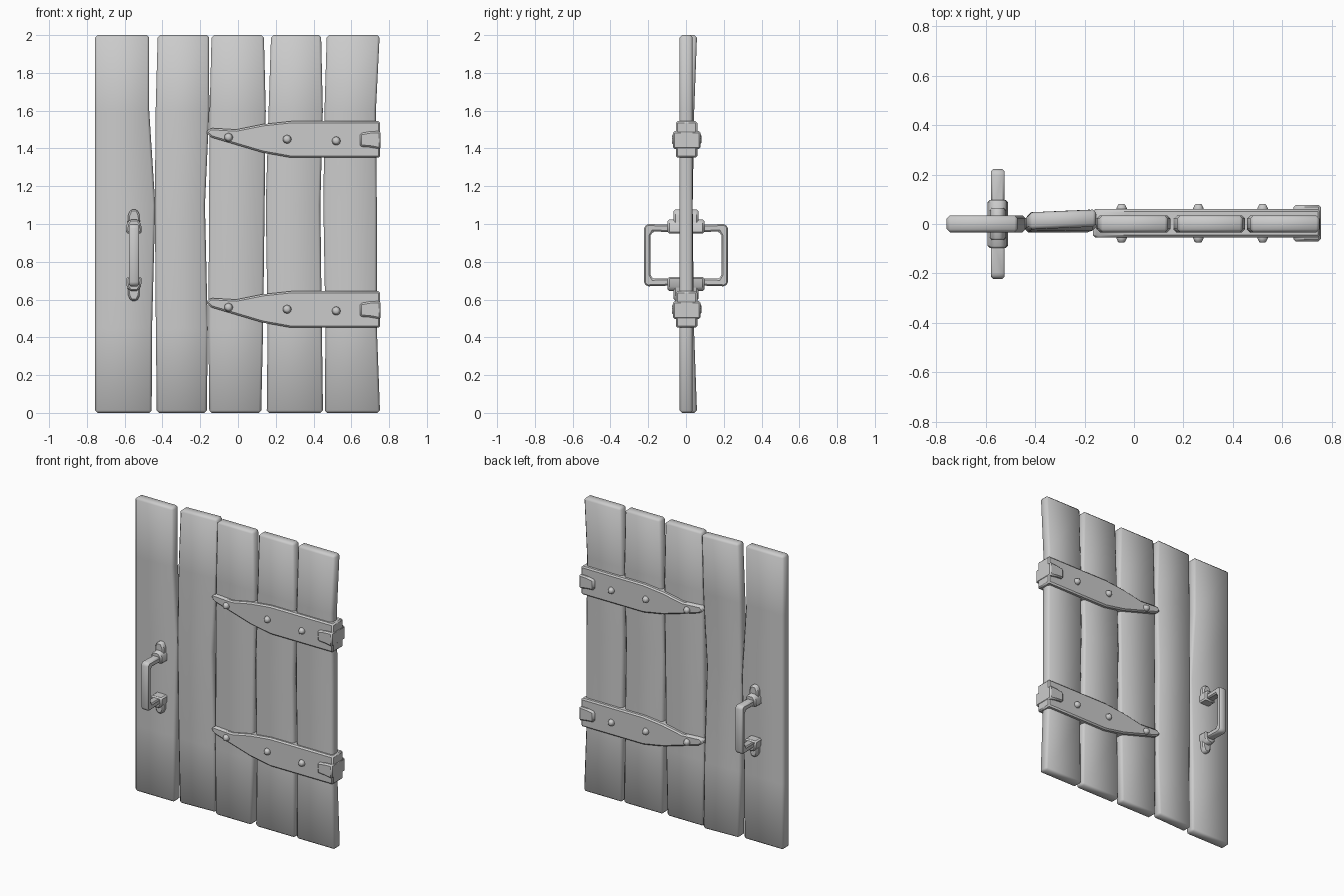
import bpy, bmesh
from mathutils import Matrix

if "Cube" in bpy.data.objects:
    bpy.data.objects.remove(bpy.data.objects["Cube"])


def loft(name, rings, bevel, angle=None):
    """Skin equal point rings, cap the ends, soften the edges."""
    bm = bmesh.new()
    vs = [[bm.verts.new(p) for p in r] for r in rings]
    n = len(vs[0])
    for a, b in zip(vs, vs[1:]):
        for i in range(n):
            j = (i + 1) % n
            bm.faces.new((a[i], a[j], b[j], b[i]))
    bm.faces.new(vs[0])
    bm.faces.new(vs[-1])
    return finish(name, bm, bevel, angle)


def finish(name, bm, bevel, angle):
    bmesh.ops.recalc_face_normals(bm, faces=bm.faces)
    me = bpy.data.meshes.new(name)
    bm.to_mesh(me)
    bm.free()
    ob = bpy.data.objects.new(name, me)
    bpy.context.collection.objects.link(ob)
    bpy.ops.object.select_all(action='DESELECT')
    ob.select_set(True)
    bpy.context.view_layer.objects.active = ob
    m = ob.modifiers.new("soft_edges", 'BEVEL')
    m.width, m.segments, m.limit_method, m.angle_limit = bevel, 1, 'ANGLE', 0.6
    bpy.ops.object.modifier_apply(modifier=m.name)
    if angle is None:
        bpy.ops.object.shade_smooth()
    else:
        bpy.ops.object.shade_smooth_by_angle(angle=angle)
    return ob


def prism_y(name, outline, y0, y1):
    return loft(name, [[(x, y, z) for x, z in outline] for y in (y0, y1)], .009, .7)


# Warped planks: left and right edge x at five shared heights
levels = (0, .45, 1.1, 1.6, 2)
edges = [
    ((-.757,) * 5, (-.457, -.455, -.438, -.47, -.47)),
    ((-.43, -.435, -.44, -.436, -.425), (-.165, -.16, -.175, -.152, -.153)),
    ((-.152, -.157, -.153, -.15, -.14), (.123, .133, .141, .147, .137)),
    ((.152, .157, .147, .162, .175), (.45, .444, .436, .449, .44)),
    ((.46, .463, .452, .458, .47), (.752, .735, .735, .73, .75)),
]
for i, (left, right) in enumerate(edges):
    rings = []
    for z, l, r in zip(levels, left, right):
        # the second plank leans back towards its ends
        lean = .024 * abs(z - 1) ** 2 if i == 1 else 0
        f, b, a = -.034, .035, lean * .5
        rings.append([(l, f + a, z), (r, f + lean, z), (r, b + lean, z), (l, b + a, z)])
    loft(f"plank_{i + 1}", rings, .013)

# Strap hinges clasping both faces, with end plates and rivets
strap = [(-.172, .585), (-.145, .608), (-.01, .6), (.13, .628), (.28, .644),
         (.752, .644), (.752, .451), (.28, .451), (.13, .478), (-.14, .558)]
plate = [(.645, .58), (.7, .59), (.755, .592), (.755, .496), (.7, .506), (.645, .51)]
for tag, dz in (("lower", 0), ("upper", .9)):
    prism_y(tag + "_hinge_strap", [(x, z + dz) for x, z in strap], -.054, .06)
    prism_y(tag + "_hinge_end_plate", [(x, z + dz) for x, z in plate], -.07, .077)
    for x in (-.05, .26, .52):
        for side in (-1, 1):
            bm = bmesh.new()
            bmesh.ops.create_cone(bm, cap_ends=True, segments=8, radius1=.026,
                                  radius2=.015, depth=.026)
            bmesh.ops.rotate(bm, verts=bm.verts, matrix=Matrix.Rotation(-side * 1.5708, 3, 'X'))
            bmesh.ops.translate(bm, verts=bm.verts,
                                vec=(x, .003 + side * .065, .557 - .033 * x + dz))
            finish(tag + "_hinge_rivet", bm, .004, .9)

# Pull handles: C-shaped bars, half outline mirrored about the middle height
mid, cx = .835, -.551
half = [(.05, .16), (.205, .165), (.222, .15)]
inner = [(.187, .105), (.175, .125), (.05, .122)]
flip = lambda pts: [(p, -q) for p, q in reversed(pts)]
bar = half + flip(half) + flip(inner) + inner
for side, tag in ((-1, "front"), (1, "back")):
    loft(tag + "_handle_bar", [[(x, side * y, mid + z) for y, z in bar]
                               for x in (cx - .027, cx + .027)], .008, .7)


# Handle mounts: tapered flange through the plank plus a knuckle holding the bar
def mount(name, w, z0, z1, z2, s, y):
    pts = [(-w, z0), (-w * .9, z1), (-w * .5, z2), (w * .5, z2), (w * .9, z1), (w, z0)]
    prism_y(name, [(cx + x, mid + s * z) for x, z in pts], -y, y)


for s, tag in ((1, "upper"), (-1, "lower")):
    mount(tag + "_handle_flange", .035, .12, .21, .242, s, .065)
    mount(tag + "_handle_knuckle", .042, .115, .165, .19, s, .097)
